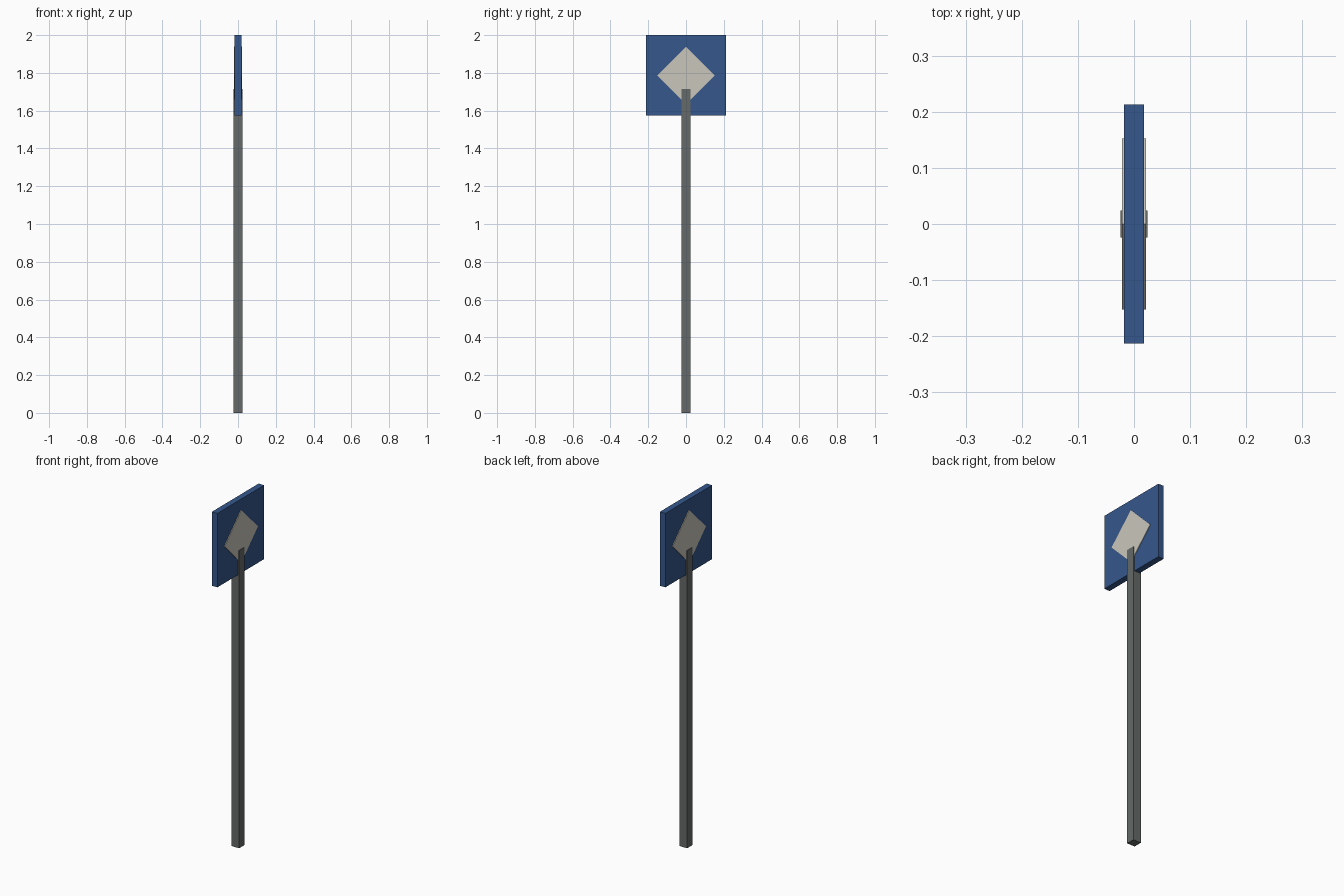
import bpy
from math import pi, sqrt
from mathutils import Matrix, Vector

cube = bpy.data.objects.get("Cube")
if cube:
    bpy.data.objects.remove(cube, do_unlink=True)


def material(name, rgb):
    mat = bpy.data.materials.new(name)
    mat.use_nodes = True
    colour = (*rgb, 1.0)
    mat.diffuse_color = colour
    shader = next(n for n in mat.node_tree.nodes if n.type == 'BSDF_PRINCIPLED')
    shader.inputs["Base Color"].default_value = colour
    shader.inputs["Roughness"].default_value = 0.8
    return mat


def box(name, centre, size, mat, turn=0.0):
    """Box with its size baked into the mesh, turned about the x axis."""
    bpy.ops.mesh.primitive_cube_add(size=1)
    obj = bpy.context.object
    obj.name = obj.data.name = name
    obj.data.transform(Matrix.Rotation(turn, 4, 'X') @ Matrix.Diagonal((*size, 1)))
    obj.location = Vector(centre)
    obj.data.materials.append(mat)
    return obj


blue = material("sign blue", (0.035, 0.095, 0.262))
cream = material("cream", (0.585, 0.565, 0.50))
grey = material("post grey", (0.130, 0.142, 0.140))

POST_HEIGHT, POST_WIDTH = 1.715, 0.049
PANEL_SIDE, PANEL_DEPTH = 0.426, 0.035
PLATE_DEPTH, DIAMOND_SPAN = 0.0035, 0.304
PANEL_Z = 2 - PANEL_SIDE / 2

# Square post, running up through the panel
box("post", (0, 0, POST_HEIGHT / 2), (POST_WIDTH, POST_WIDTH, POST_HEIGHT), grey)

# Square sign panel
box("sign_panel", (0, 0, PANEL_Z), (PANEL_DEPTH, PANEL_SIDE, PANEL_SIDE), blue)

# Diamond plate on each face of the panel
diamond_side = DIAMOND_SPAN / sqrt(2)
for label, side in (("left", 1), ("right", -1)):
    x = side * (PANEL_DEPTH + PLATE_DEPTH) / 2
    box(f"diamond_plate_{label}", (x, 0, PANEL_Z),
        (PLATE_DEPTH, diamond_side, diamond_side), cream, pi / 4)
